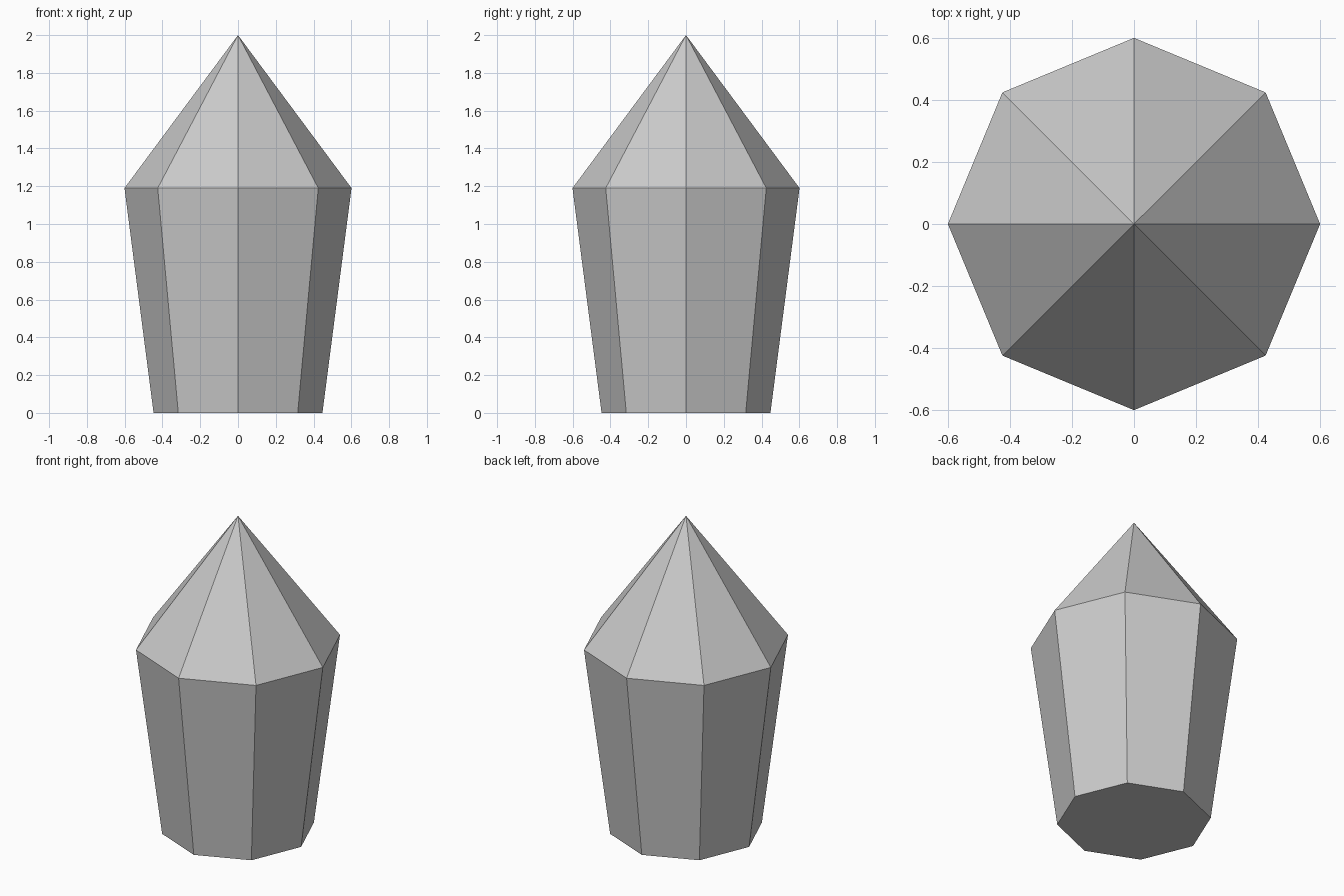
import bpy, bmesh
from math import cos, sin, tau

if "Cube" in bpy.data.objects:
    bpy.data.objects.remove(bpy.data.objects["Cube"])

SIDES = 8
BASE_R, SHOULDER_R = 0.447, 0.601
SHOULDER_Z, TIP_Z = 1.19, 2.0


def ring(bm, radius, z):
    return [bm.verts.new((radius * cos(tau * i / SIDES), radius * sin(tau * i / SIDES), z))
            for i in range(SIDES)]


bm = bmesh.new()
base = ring(bm, BASE_R, 0)
shoulder = ring(bm, SHOULDER_R, SHOULDER_Z)
tip = bm.verts.new((0, 0, TIP_Z))

# Flat underside
bm.faces.new(base[::-1])

# Flared body and pointed cap, one facet per side
for i in range(SIDES):
    j = (i + 1) % SIDES
    bm.faces.new((base[i], base[j], shoulder[j], shoulder[i]))
    bm.faces.new((shoulder[i], shoulder[j], tip))

bmesh.ops.recalc_face_normals(bm, faces=bm.faces)
mesh = bpy.data.meshes.new("crystal")
bm.to_mesh(mesh)
bm.free()
bpy.context.collection.objects.link(bpy.data.objects.new("crystal", mesh))
